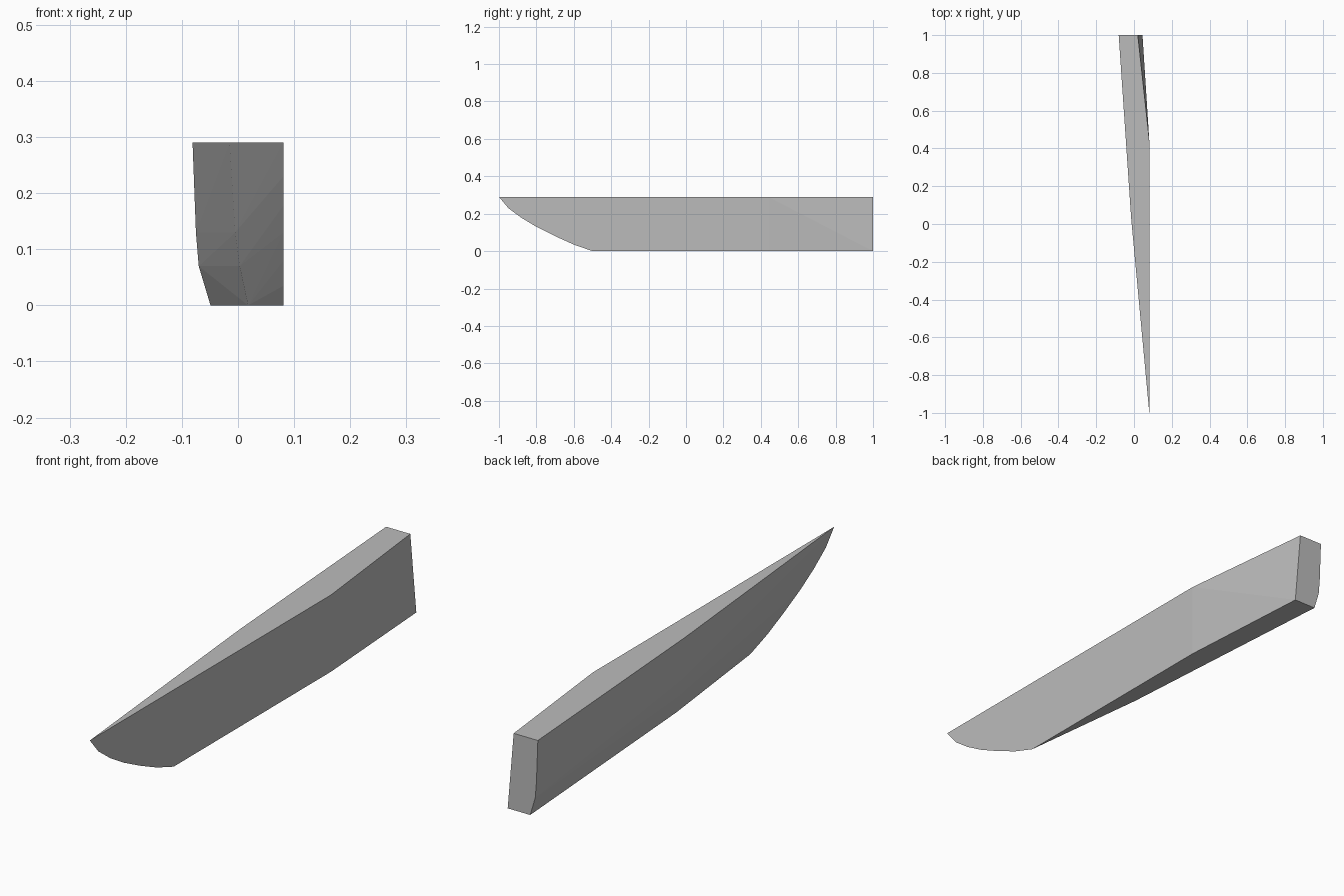
import bpy, bmesh

cube = bpy.data.objects.get("Cube")
if cube:
    bpy.data.objects.remove(cube, do_unlink=True)

TOP = 0.29
SIDE = 0.081  # flat long side of the hull

grey = bpy.data.materials.new("plain_grey")
grey.use_nodes = True
colour = (0.5, 0.5, 0.5, 1)
grey.diffuse_color = colour
grey.node_tree.nodes["Principled BSDF"].inputs["Base Color"].default_value = colour

# curved stem on the flat side: (y, z)
stem = [(-1, TOP), (-0.95, 0.23), (-0.88, 0.178), (-0.8, 0.13),
        (-0.7, 0.08), (-0.6, 0.035), (-0.5, 0)]
# outer hull sections: (x, z)
middle = [(0.018, 0), (0.003, 0.07), (-0.005, 0.13), (-0.015, TOP)]
stern = [(-0.049, 0), (-0.07, 0.07), (-0.075, 0.13), (-0.081, TOP)]

points = [(SIDE, y, z) for y, z in stem]
points += [(x, 0.03, z) for x, z in middle]
points += [(x, 1, z) for x, z in stern]
# inner side: knuckle where it bends in, then the twisted stern corners
points += [(SIDE, 0.44, 0), (SIDE, 0.44, TOP), (0.045, 1, 0), (0.02, 1, TOP)]

# wrap a convex skin around the stations
bm = bmesh.new()
for p in points:
    bm.verts.new(p)
result = bmesh.ops.convex_hull(bm, input=bm.verts[:])
loose = {v for v in result["geom_interior"] + result["geom_unused"]
         if isinstance(v, bmesh.types.BMVert)}
bmesh.ops.delete(bm, geom=[v for v in loose if not v.link_faces], context="VERTS")
bmesh.ops.dissolve_limit(bm, angle_limit=0.002, verts=bm.verts[:], edges=bm.edges[:])
bmesh.ops.recalc_face_normals(bm, faces=bm.faces[:])

mesh = bpy.data.meshes.new("hull_half")
bm.to_mesh(mesh)
bm.free()
mesh.materials.append(grey)
hull = bpy.data.objects.new("hull_half", mesh)
bpy.context.collection.objects.link(hull)
